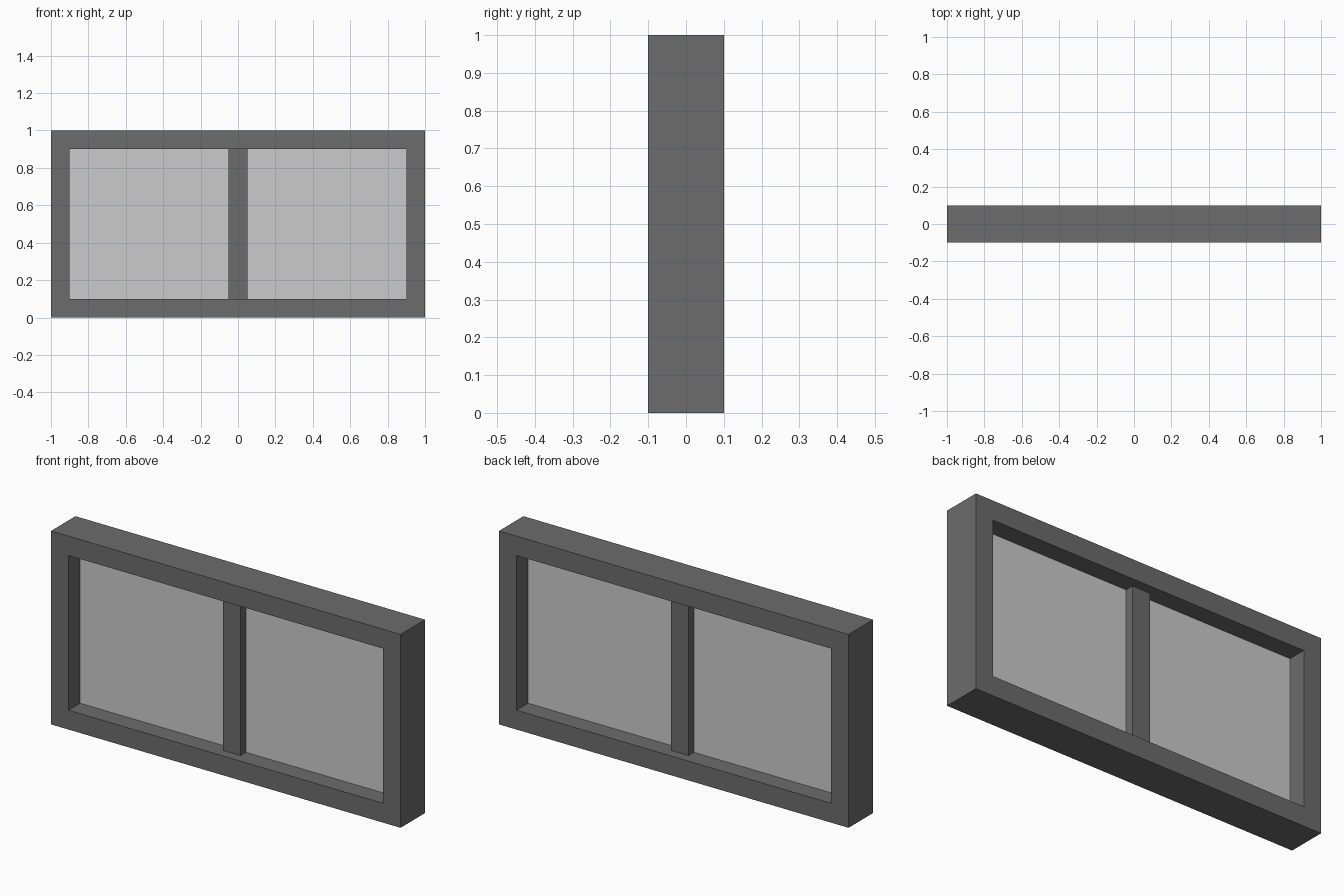
import bpy, bmesh

if "Cube" in bpy.data.objects:
    bpy.data.objects.remove(bpy.data.objects["Cube"])

W, D, H, B = 2.0, 0.2, 1.0, 0.1      # outer size and border width
MULLION_W, MULLION_D, GLASS_D = 0.1, 0.1, 0.01

dark = bpy.data.materials.new("dark_frame")
dark.diffuse_color = (0.15, 0.15, 0.15, 1)
dark.use_nodes = True
dark.node_tree.nodes["Principled BSDF"].inputs["Base Color"].default_value = dark.diffuse_color


def finish(name, bm, mat=None):
    bmesh.ops.recalc_face_normals(bm, faces=bm.faces)
    mesh = bpy.data.meshes.new(name)
    bm.to_mesh(mesh)
    bm.free()
    obj = bpy.data.objects.new(name, mesh)
    bpy.context.collection.objects.link(obj)
    if mat:
        mesh.materials.append(mat)
    return obj


def box(name, x0, x1, depth, z0, z1, mat=None):
    bm = bmesh.new()
    bmesh.ops.create_cube(bm, size=1)
    for v in bm.verts:
        v.co = ((x0 + x1) / 2 + v.co.x * (x1 - x0), v.co.y * depth,
                (z0 + z1) / 2 + v.co.z * (z1 - z0))
    return finish(name, bm, mat)


# outer frame: rectangular cross-section swept around four mitred corners
bm = bmesh.new()
rings = []
for sx, sz in ((-1, -1), (1, -1), (1, 1), (-1, 1)):
    rings.append([bm.verts.new((sx * (W / 2 - i), y, H / 2 + sz * (H / 2 - i)))
                  for i, y in ((0, -D / 2), (B, -D / 2), (B, D / 2), (0, D / 2))])
for k in range(4):
    a, b = rings[k], rings[(k + 1) % 4]
    for j in range(4):
        n = (j + 1) % 4
        bm.faces.new((a[j], a[n], b[n], b[j]))
finish("window_frame", bm, dark)

# central mullion
box("mullion", -MULLION_W / 2, MULLION_W / 2, MULLION_D, B, H - B, dark)

# glass panes either side of the mullion
box("left_pane", -W / 2 + B, -MULLION_W / 2, GLASS_D, B, H - B)
box("right_pane", MULLION_W / 2, W / 2 - B, GLASS_D, B, H - B)
